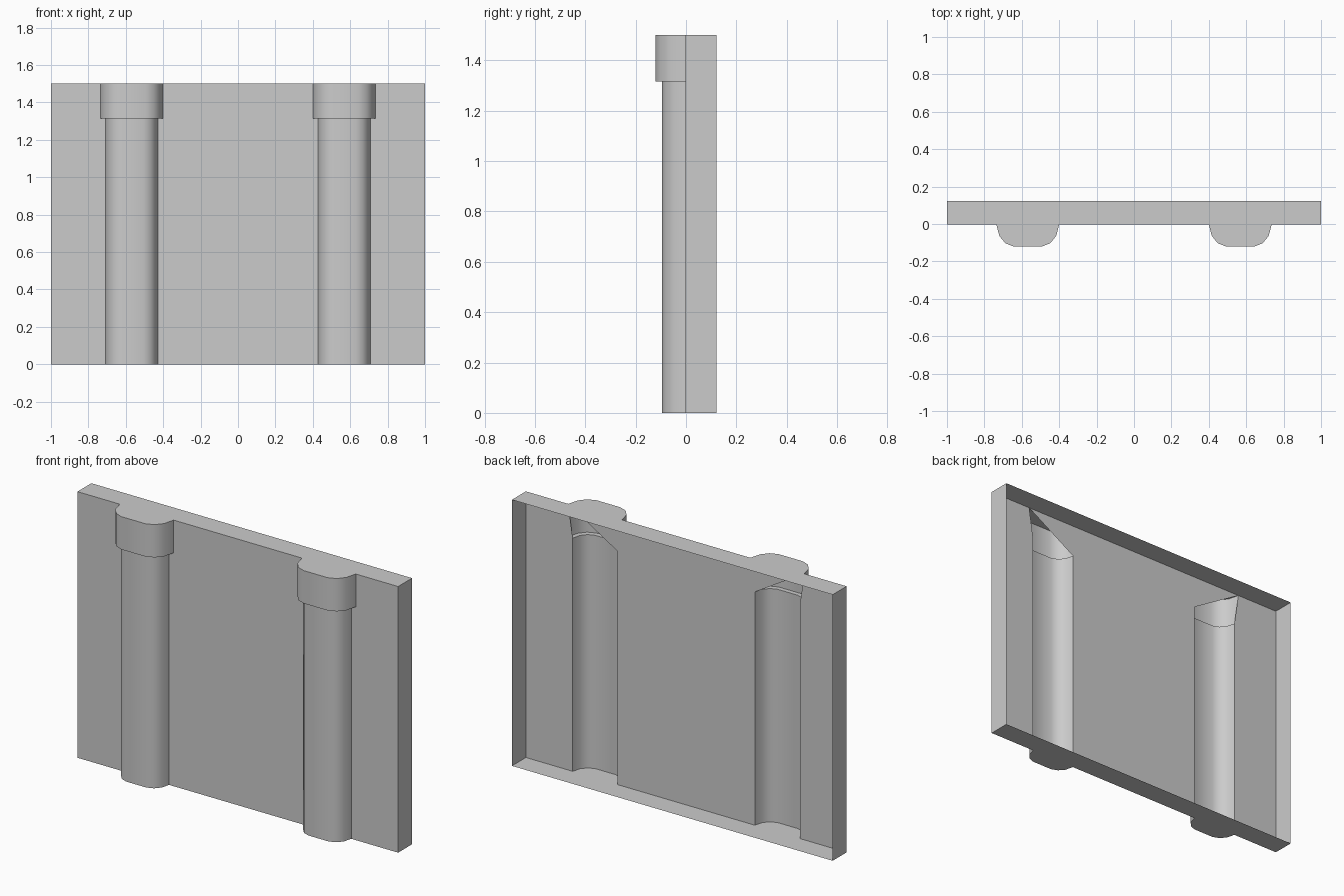
import bpy
import bmesh
from math import radians

if "Cube" in bpy.data.objects:
    bpy.data.objects.remove(bpy.data.objects["Cube"])

FRONT, BACK = -0.002, 0.122      # sheet plane and open back edge
TOP, LEDGE = 1.5, 1.315          # panel top and underside of capital
CENTRE = 0.568                   # pilaster centre line


def make_object(name, faces):
    """Build a welded mesh from faces given as point lists, mirrored over x = 0."""
    bm = bmesh.new()
    for pts in faces:
        bm.faces.new([bm.verts.new(p) for p in pts])
    bmesh.ops.remove_doubles(bm, verts=bm.verts, dist=1e-5)
    mesh = bpy.data.meshes.new(name)
    bm.to_mesh(mesh)
    bm.free()
    obj = bpy.data.objects.new(name, mesh)
    bpy.context.collection.objects.link(obj)
    mod = obj.modifiers.new("mirror", 'MIRROR')
    mod.use_clip = True
    return obj


def profile(half):
    """Rounded cross-section, left to right, from its right-hand points."""
    left = [(CENTRE - x, y) for x, y in half]
    right = [(CENTRE + x, y) for x, y in reversed(half)]
    return left + right


def at(points, z):
    return [(x, y, z) for x, y in points]


def skin(lower, upper):
    """Quads between two open rows of points."""
    return [[lower[i], lower[i + 1], upper[i + 1], upper[i]]
            for i in range(len(lower) - 1)]


shaft = profile([(0.14, FRONT), (0.127, -0.05), (0.10, -0.081), (0.063, -0.095)])
capital = profile([(0.168, FRONT), (0.152, -0.064), (0.12, -0.103), (0.075, -0.121)])
shaft_l, shaft_r = shaft[0][0], shaft[-1][0]
cap_r = capital[-1][0]

# Front sheet, open behind the pilaster with a slanted top to the opening
inner = [(0, 0), (shaft_l, 0), (shaft_l, LEDGE), (cap_r, TOP), (0, TOP)]
outer = [(shaft_r, 0), (1, 0), (1, TOP), (cap_r, TOP), (shaft_r, LEDGE)]
panel = [[(x, FRONT, z) for x, z in poly] for poly in (inner, outer)]

# Thin rim round the bottom, side and top; the back stays open
rim = [(0, 0), (1, 0), (1, TOP), (0, TOP)]
for (ax, az), (bx, bz) in zip(rim, rim[1:]):
    panel.append([(ax, FRONT, az), (ax, BACK, az), (bx, BACK, bz), (bx, FRONT, bz)])
make_object("wall_panel", panel)

# Hollow pilasters: shaft, ledge, capital and end caps
parts = skin(at(shaft, 0), at(shaft, LEDGE))
parts += skin(at(shaft, LEDGE), at(capital, LEDGE))[::1]
parts += skin(at(capital, LEDGE), at(capital, TOP))
parts.append(at(capital, TOP))
parts.append(at(shaft, 0)[::-1])
# The ledge faces down
n = len(shaft) - 1
pilasters = make_object("pilasters", parts)

bpy.ops.object.select_all(action='DESELECT')
pilasters.select_set(True)
bpy.context.view_layer.objects.active = pilasters
bpy.ops.object.shade_smooth_by_angle(angle=radians(32))
